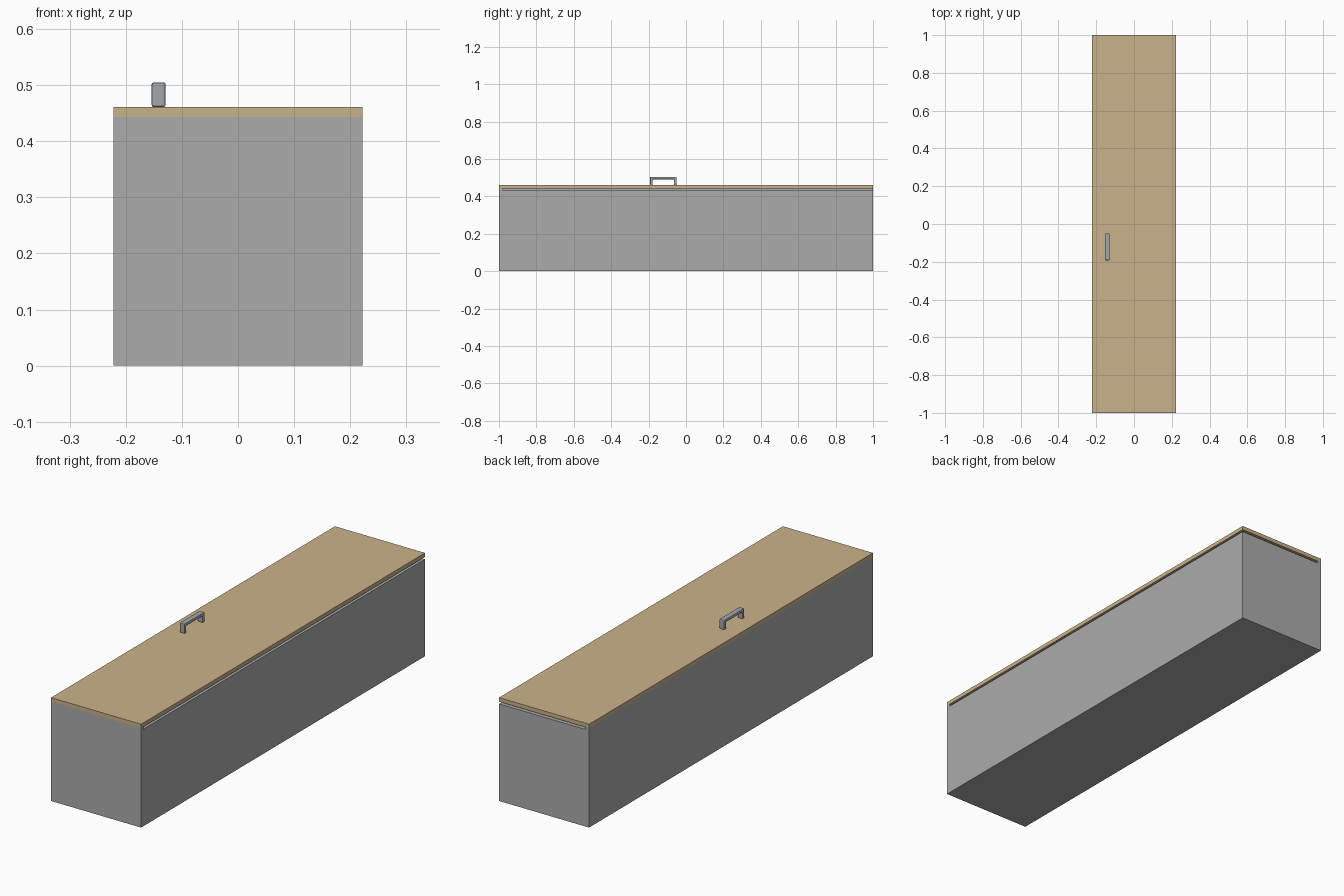
import bpy
import bmesh
from mathutils import Vector

cube = bpy.data.objects.get("Cube")
if cube:
    bpy.data.objects.remove(cube, do_unlink=True)


def material(name, rgb):
    mat = bpy.data.materials.new(name)
    mat.use_nodes = True
    color = (*rgb, 1)
    mat.diffuse_color = color
    mat.node_tree.nodes["Principled BSDF"].inputs["Base Color"].default_value = color
    return mat


grey = material("grey panel", (0.41, 0.41, 0.41))
wood = material("light wood", (0.59, 0.45, 0.26))
metal = material("handle metal", (0.36, 0.38, 0.41))


def finish(name, bm, mat):
    bmesh.ops.recalc_face_normals(bm, faces=bm.faces)
    mesh = bpy.data.meshes.new(name)
    bm.to_mesh(mesh)
    bm.free()
    mesh.materials.append(mat)
    obj = bpy.data.objects.new(name, mesh)
    bpy.context.collection.objects.link(obj)
    return obj


def box(name, low, high, mat):
    low, high = Vector(low), Vector(high)
    bm = bmesh.new()
    bmesh.ops.create_cube(bm, size=1)
    bmesh.ops.scale(bm, vec=high - low, verts=bm.verts)
    bmesh.ops.translate(bm, vec=(low + high) / 2, verts=bm.verts)
    return finish(name, bm, mat)


W, L = 0.222, 1.0        # half width and half length
T = 0.018                # panel thickness
RIM, TOP = 0.443, 0.461  # underside and top of the lid
GAP = 0.01               # slot under the lid

# Hollow chest of flat panels, with a slot under the lid on two sides
box("bottom_panel", (-W, -L, 0), (W, L, T), grey)
box("front_panel", (-W, -L, T), (W, -L + T, RIM), grey)
box("back_panel", (-W + T, L - T, T), (W, L, RIM - GAP), grey)
box("right_panel", (-W, -L + T, T), (-W + T, L, RIM), grey)
box("left_panel", (W - T, -L + T, T), (W, L - T, RIM - GAP), grey)

# Lid
box("lid", (-W, -L, RIM), (W, L, TOP), wood)

# Bracket handle: a U profile extruded across its width
y0, y1, ztop, bar = -0.192, -0.05, 0.505, 0.014
profile = [(y0, TOP), (y0, ztop), (y1, ztop), (y1, TOP),
           (y1 - bar, TOP), (y1 - bar, ztop - bar),
           (y0 + bar, ztop - bar), (y0 + bar, TOP)]
bm = bmesh.new()
face = bm.faces.new([bm.verts.new((-0.154, y, z)) for y, z in profile])
side = bmesh.ops.extrude_face_region(bm, geom=[face])
bmesh.ops.translate(bm, vec=(0.025, 0, 0),
                    verts=[v for v in side["geom"] if isinstance(v, bmesh.types.BMVert)])
handle = finish("handle", bm, metal)
bevel = handle.modifiers.new("soft edges", "BEVEL")
bevel.width = 0.004
bevel.segments = 2
